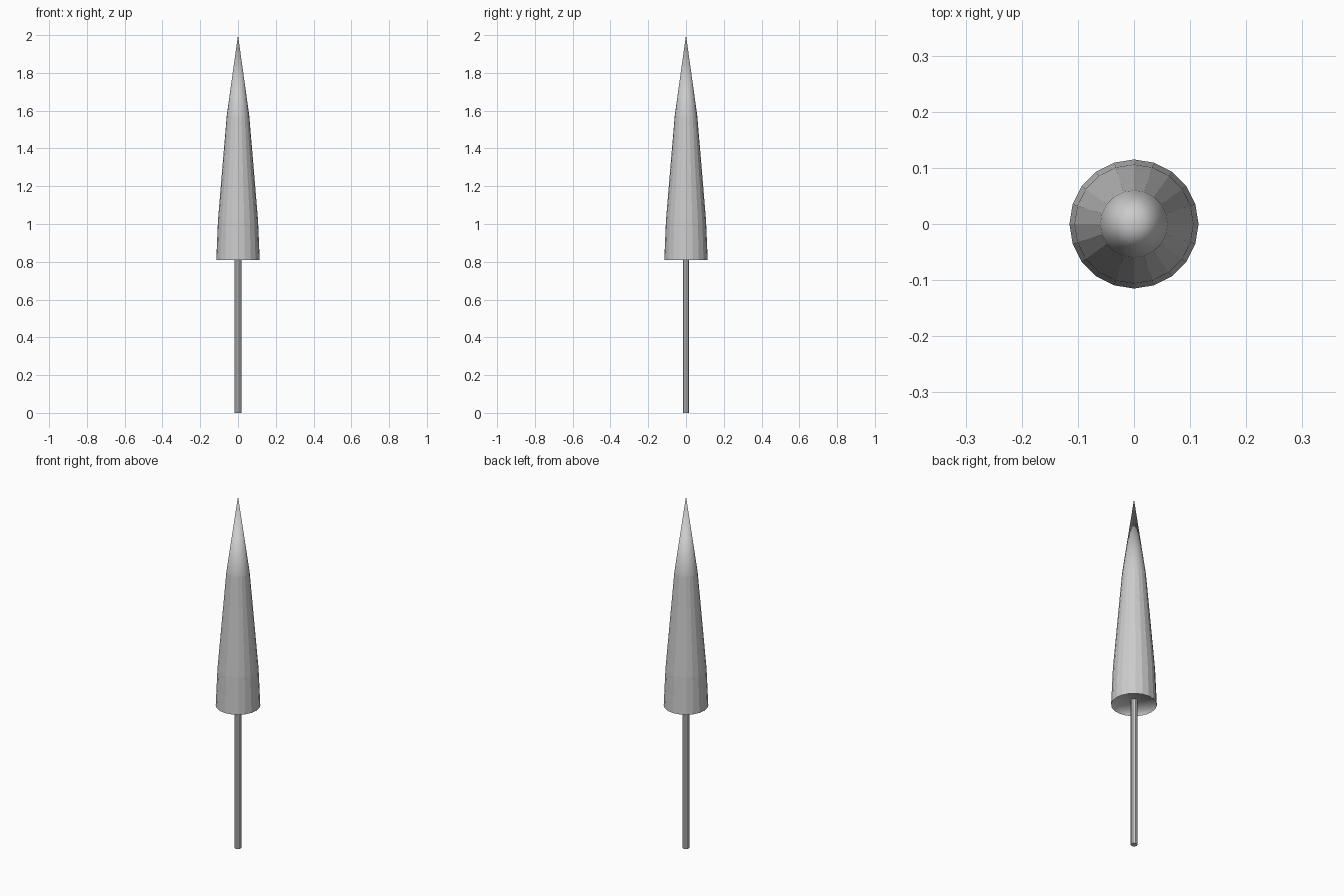
import bpy, bmesh, math

if "Cube" in bpy.data.objects:
    bpy.data.objects.remove(bpy.data.objects["Cube"])


def lathe(name, profile, sides, flat_bands=()):
    """Revolve (radius, z) points about z; radius 0 becomes a single pole vertex."""
    bm = bmesh.new()
    rings = []
    for r, z in profile:
        if r == 0:
            rings.append([bm.verts.new((0, 0, z))] * sides)
        else:
            rings.append([bm.verts.new((r * math.cos(2 * math.pi * i / sides),
                                        r * math.sin(2 * math.pi * i / sides), z))
                          for i in range(sides)])
    for k, (a, b) in enumerate(zip(rings, rings[1:])):
        for i in range(sides):
            j = (i + 1) % sides
            quad = list(dict.fromkeys((a[i], a[j], b[j], b[i])))
            bm.faces.new(quad).smooth = k not in flat_bands
    bmesh.ops.recalc_face_normals(bm, faces=bm.faces)
    mesh = bpy.data.meshes.new(name)
    bm.to_mesh(mesh)
    bm.free()
    obj = bpy.data.objects.new(name, mesh)
    bpy.context.collection.objects.link(obj)
    return obj


# Tapered canopy with a shallow recess underneath and a smooth tip
lathe("canopy", [(0, 0.835), (0.105, 0.835), (0.115, 0.81), (0.106, 1.02),
                 (0.06, 1.57), (0, 2.0)], 20, flat_bands=(2, 3))

# Slim straight pole
lathe("pole", [(0, 0), (0.018, 0), (0.018, 0.85), (0, 0.85)], 10, flat_bands=(0, 1, 2))
